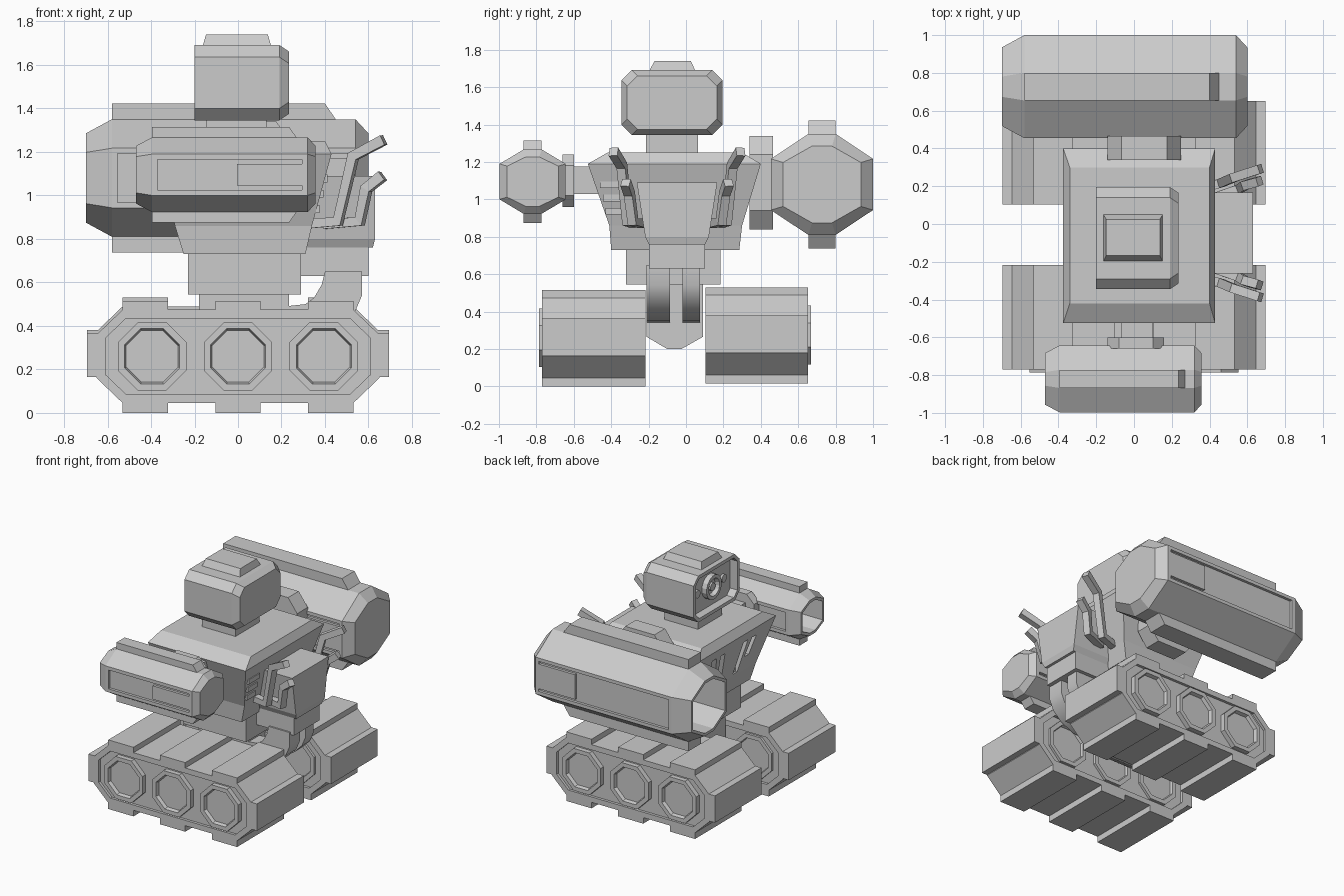
import bpy, bmesh, math
from mathutils import Vector

if "Cube" in bpy.data.objects:
    bpy.data.objects.remove(bpy.data.objects["Cube"])

grey = bpy.data.materials.new("plain_grey")
grey.use_nodes = True
grey.diffuse_color = (0.6, 0.6, 0.6, 1)
grey.node_tree.nodes["Principled BSDF"].inputs["Base Color"].default_value = (0.6, 0.6, 0.6, 1)


def place(axis, a, u, v):
    return {"x": (a, u, v), "y": (u, a, v), "z": (u, v, a)}[axis]


def loft(name, axis, sections, insets=()):
    """Join matching cross-sections; insets are (face direction, [(thickness, depth), ...])."""
    bm = bmesh.new()
    rings = [[bm.verts.new(place(axis, a, u, v)) for u, v in pts] for a, pts in sections]
    n = len(rings[0])
    for r, s in zip(rings, rings[1:]):
        for i in range(n):
            bm.faces.new((r[i], r[(i + 1) % n], s[(i + 1) % n], s[i]))
    bm.faces.new(rings[0])
    bm.faces.new(rings[-1])
    bmesh.ops.recalc_face_normals(bm, faces=bm.faces)
    for direction, steps in insets:
        for f in [f for f in bm.faces if f.normal.dot(Vector(direction)) > 0.99]:
            for thickness, depth in steps:
                bmesh.ops.inset_individual(bm, faces=[f], thickness=thickness,
                                           depth=depth, use_even_offset=True)
    mesh = bpy.data.meshes.new(name)
    bm.to_mesh(mesh)
    bm.free()
    mesh.materials.append(grey)
    ob = bpy.data.objects.new(name, mesh)
    bpy.context.collection.objects.link(ob)
    return ob


def prism(name, axis, pts, a, b, insets=()):
    return loft(name, axis, [(a, pts), (b, pts)], insets)


def rect(u0, u1, v0, v1):
    return [(u0, v0), (u1, v0), (u1, v1), (u0, v1)]


def box(name, x, y, z):
    return prism(name, "z", rect(*x, *y), *z)


def octagon(cu, cv, hu, hv, fu, fv):
    """Eight-sided outline with half sizes h and half flat lengths f."""
    corners = [(fu, -hv), (hu, -fv), (hu, fv), (fu, hv), (-fu, hv), (-hu, fv), (-hu, -fv), (-fu, -hv)]
    return [(cu + u, cv + v) for u, v in corners]


def ngon(cu, cv, r, n=8):
    return [(cu + r * math.cos((i + 0.5) * math.tau / n),
             cv + r * math.sin((i + 0.5) * math.tau / n)) for i in range(n)]


# Tracks: chamfered body, raised pads and recessed wheels on both faces
def track(label, y0, y1, z, out):
    name = label + "_track"
    panel = [(0.04, 0), (0, -0.02)]
    prism(name + "_body", "y", octagon(0, z + 0.26, 0.65, 0.215, 0.53, 0.1), y0, y1,
          [((0, -1, 0), panel), ((0, 1, 0), panel)])
    for cx in (-0.427, 0, 0.427):
        for z0, z1 in ((0, 0.06), (0.46, 0.515)):
            box(name + "_pad", (cx - 0.104, cx + 0.104), (y0, y1), (z + z0, z + z1))
    for s in (-1, 1):
        box(name + "_end_pad", sorted((s * 0.64, s * 0.695)), (y0, y1), (z + 0.165, z + 0.365))
    for s, edge in ((-1, y0), (1, y1)):
        tip = edge + s * (0.016 if s == out else -0.002)
        for cx in (-0.395, 0, 0.395):
            prism(name + "_wheel", "y", ngon(cx, z + 0.26, 0.17), edge - s * 0.05, tip,
                  [((0, s, 0), [(0.03, 0), (0.008, -0.025)])])


track("front", -0.77, -0.217, 0, -1)
track("rear", 0.103, 0.652, 0.015, 1)

# Waist and column between the tracks
prism("column", "x", [(-0.21, 0.55), (-0.21, 0.265), (-0.1, 0.2), (-0.025, 0.2), (0.09, 0.265),
                      (0.09, 0.55)], -0.18, 0.235)
box("waist", (-0.23, 0.29), (-0.32, 0.185), (0.545, 0.74))

# Torso, widening towards the shoulders
torso = loft("torso", "z", [(0.73, rect(-0.25, 0.31, -0.4, 0.285)),
                            (0.86, rect(-0.29, 0.34, -0.41, 0.3)),
                            (1.19, rect(-0.375, 0.43, -0.525, 0.4)),
                            (1.25, rect(-0.34, 0.4, -0.42, 0.3))])

# Slanted chest vents
for s in (-1, 1):
    for near, z0, z1 in ((0.07, 0.88, 1.12), (0.17, 0.98, 1.12)):
        pts = [(-0.06 + s * u, v) for u, v in ((near, z0), (near + 0.05, z0),
                                               (near + 0.09, z1), (near + 0.04, z1))]
        cutter = prism("vent_cutter", "x", pts, -0.6, -0.28)
        cutter.hide_render = True
        mod = torso.modifiers.new("vent", "BOOLEAN")
        mod.operation, mod.object, mod.solver = "DIFFERENCE", cutter, "EXACT"
        bpy.context.view_layer.objects.active = torso
        bpy.ops.object.modifier_apply(modifier=mod.name)
        bpy.data.objects.remove(cutter)

# Side ribs near the front corner of the torso
for i in range(3):
    z, x = 0.92 + i * 0.07, 0.355 + i * 0.018
    box("side_rib", (x - 0.08, x + 0.02), (-0.43 - i * 0.015, -0.33), (z, z + 0.035))

# Head with crest, neck and a recessed face
skull = lambda d: octagon(-0.075, 1.518, 0.27 - d, 0.173 - d, 0.215 - d, 0.118 - d)
loft("head", "x", [(-0.2, skull(0)), (0.19, skull(0)), (0.235, skull(0.03))],
     [((-1, 0, 0), [(0.025, 0), (0, -0.06)])])
loft("crest", "z", [(1.685, rect(-0.163, 0.153, -0.198, 0.052)),
                    (1.74, rect(-0.147, 0.137, -0.168, 0.025))])
box("neck", (-0.145, 0.13), (-0.215, 0.065), (1.24, 1.35))
prism("main_eye", "x", ngon(-0.075, 1.52, 0.09, 16), -0.13, -0.18,
      [((-1, 0, 0), [(0.025, 0), (0.01, -0.03)])])
prism("eye_lens", "x", ngon(-0.075, 1.52, 0.03, 12), -0.13, -0.17)
for s in (-1, 1):
    prism("small_eye", "x", ngon(-0.075 + s * 0.155, 1.52, 0.03, 12), -0.13, -0.155)


# Side pods: open at the nose, panelled on both flanks, with rails above and below
def pod(label, cy, cz, half, flat, xs, d, rail, rail_x):
    hy, hz = half
    fy, fz = flat
    full = octagon(cy, cz, hy, hz, fy, fz)
    small = octagon(cy, cz, hy - d, hz - d, fy - d * 0.3, fz - d * 0.3)
    panel = [(0.025, 0), (0, -0.02)]
    loft(label + "_pod", "x", [(xs[0], small), (xs[1], full), (xs[2], full), (xs[3], small)],
         [((0, -1, 0), panel), ((0, 1, 0), panel), ((-1, 0, 0), [(0.02, 0), (0, -0.3)])])
    for s in (-1, 1):
        profile = [(rail_x[0], cz + s * (hz - 0.03)), (rail_x[0], cz + s * rail),
                   (rail_x[1], cz + s * rail), (rail_x[2], cz + s * (hz - 0.03))]
        prism(label + "_pod_rail", "y", profile, cy - fy, cy + fy)


pod("rear", 0.727, 1.08, (0.273, 0.27), (0.073, 0.137), (-0.7, -0.58, 0.54, 0.6), 0.065,
    0.342, (-0.58, 0.4, 0.47))
pod("front", -0.82, 1.095, (0.177, 0.172), (0.048, 0.095), (-0.47, -0.395, 0.32, 0.357), 0.04,
    0.22, (-0.395, 0.235, 0.29))

# Pod mounts
prism("front_mount_plate", "y", octagon(0.01, 1.1, 0.15, 0.14, 0.09, 0.08), -0.66, -0.6)
box("front_mount_arm", (-0.07, 0.1), (-0.62, -0.42), (1.03, 1.175))
prism("rear_mount_plate", "y", octagon(0.055, 1.09, 0.195, 0.25, 0.12, 0.15), 0.34, 0.465)
box("rear_mount_arm", (-0.07, 0.18), (0.26, 0.4), (1.0, 1.17))

# Backpack
mid = -0.048
loft("backpack", "z", [(0.76, rect(0.3, 0.62, mid - 0.15, mid + 0.15)),
                       (0.8, rect(0.3, 0.63, mid - 0.17, mid + 0.17)),
                       (1.09, rect(0.3, 0.63, mid - 0.215, mid + 0.215))])
box("backpack_base", (0.28, 0.6), (mid - 0.15, mid + 0.15), (0.63, 0.77))

# Curved ducts from the backpack into the column
elbow = [(0.4, 0.65), (0.385, 0.59), (0.35, 0.53), (0.31, 0.5), (0.22, 0.49), (0.22, 0.34),
         (0.36, 0.35), (0.47, 0.4), (0.54, 0.47), (0.57, 0.54), (0.57, 0.65)]
for y0, y1 in ((-0.21, -0.085), (-0.02, 0.075)):
    duct = prism("lower_duct", "y", elbow, y0, y1)
    bpy.ops.object.select_all(action="DESELECT")
    duct.select_set(True)
    bpy.context.view_layer.objects.active = duct
    bpy.ops.object.shade_smooth_by_angle(angle=math.radians(35))

# Square exhaust pipes, mirrored either side of the backpack
long_pipe = [(0.3, 0.22, 0.87), (0.46, 0.265, 0.88), (0.53, 0.295, 1.18), (0.67, 0.34, 1.255)]
short_pipe = [(0.4, 0.18, 0.87), (0.56, 0.235, 0.88), (0.59, 0.255, 1.03), (0.665, 0.275, 1.09)]
for s in (-1, 1):
    for label, path in (("long", long_pipe), ("short", short_pipe)):
        curve = bpy.data.curves.new(label + "_exhaust", "CURVE")
        curve.dimensions = "3D"
        curve.bevel_depth, curve.bevel_resolution, curve.use_fill_caps = 0.034, 0, True
        spline = curve.splines.new("POLY")
        spline.points.add(len(path) - 1)
        for p, (x, y, z) in zip(spline.points, path):
            p.co = (x, mid + s * y, z, 1)
            p.tilt = math.radians(45)
        curve.materials.append(grey)
        pipe = bpy.data.objects.new(label + "_exhaust", curve)
        bpy.context.collection.objects.link(pipe)
        bpy.ops.object.select_all(action="DESELECT")
        pipe.select_set(True)
        bpy.context.view_layer.objects.active = pipe
        bpy.ops.object.convert(target="MESH")
        pipe.data.polygons.foreach_set("use_smooth", [False] * len(pipe.data.polygons))
